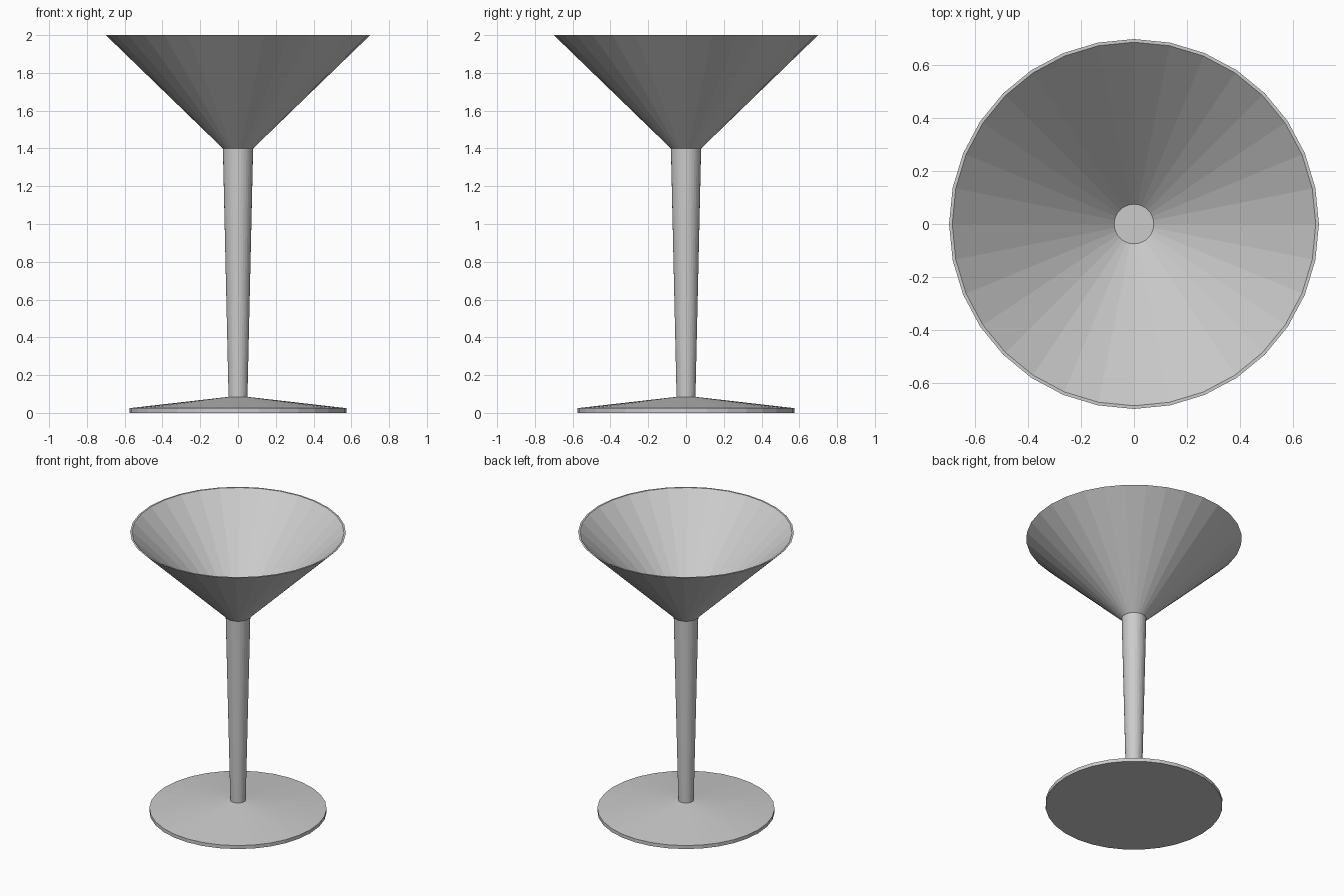
import bpy, bmesh, math

if "Cube" in bpy.data.objects:
    bpy.data.objects.remove(bpy.data.objects["Cube"])

SIDES = 32


def lathe(name, profile):
    """Revolve (radius, z) points around z and cap both open ends."""
    bm = bmesh.new()
    rings = []
    for r, z in profile:
        rings.append([bm.verts.new((r * math.cos(2 * math.pi * i / SIDES),
                                    r * math.sin(2 * math.pi * i / SIDES), z))
                      for i in range(SIDES)])
    for low, high in zip(rings, rings[1:]):
        for i in range(SIDES):
            j = (i + 1) % SIDES
            bm.faces.new((low[i], low[j], high[j], high[i]))
    bm.faces.new(rings[0][::-1])
    bm.faces.new(rings[-1])
    mesh = bpy.data.meshes.new(name)
    bm.to_mesh(mesh)
    bm.free()
    obj = bpy.data.objects.new(name, mesh)
    bpy.context.collection.objects.link(obj)
    return obj


# Stemmed cocktail glass as one closed, flat-faceted skin
lathe("cocktail_glass", [
    (0.575, 0.0), (0.575, 0.025),   # foot edge
    (0.05, 0.085),                  # foot slope up to stem
    (0.08, 1.40),                   # flaring stem
    (0.70, 2.0),                    # bowl outside
    (0.688, 2.0),                   # rim
    (0.075, 1.407),                 # bowl inside and floor
])
